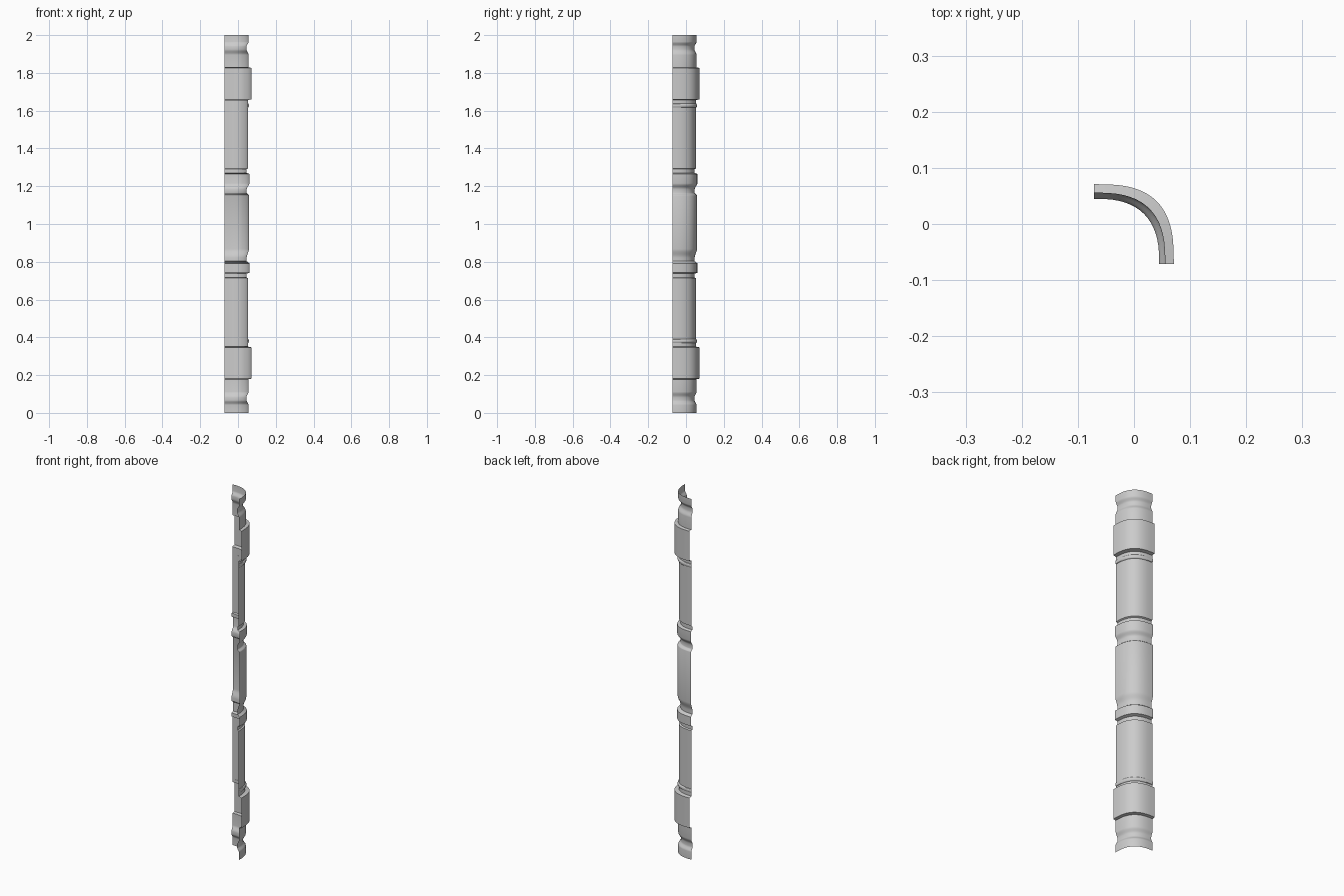
import bpy, bmesh, math

if "Cube" in bpy.data.objects:
    bpy.data.objects.remove(bpy.data.objects["Cube"], do_unlink=True)

HALF = 0.0715      # half of the plan size; the arc is centred on the near corner
SEGMENTS = 16
MIRROR_SUM = 2.007  # lower mouldings mirror the upper ones

stone = bpy.data.materials.new("stone grey")
stone.use_nodes = True
GREY = (0.6, 0.6, 0.6, 1)
stone.diffuse_color = GREY
stone.node_tree.nodes["Principled BSDF"].inputs["Base Color"].default_value = GREY


def plan_arc(reach):
    """Rounded corner outline whose ends lie at the given reach."""
    power = 2.65 + (reach - 0.048) * 10
    radius = reach + HALF
    points = []
    for i in range(SEGMENTS + 1):
        t = math.pi / 2 * i / SEGMENTS
        c, s = max(math.cos(t), 0), math.sin(t)
        if i == SEGMENTS:
            c = 0
        points.append((radius * c ** (2 / power) - HALF,
                       radius * s ** (2 / power) - HALF))
    return points


def sweep(name, profile):
    """Skin the profile (height, reach) around the corner outline."""
    bm = bmesh.new()
    rows = [[bm.verts.new((x, y, z)) for x, y in plan_arc(r)] for z, r in profile]
    for low, high in zip(rows, rows[1:]):
        for i in range(SEGMENTS):
            bm.faces.new((low[i], low[i + 1], high[i + 1], high[i]))
    mesh = bpy.data.meshes.new(name)
    bm.to_mesh(mesh)
    bm.free()
    mesh.materials.append(stone)
    obj = bpy.data.objects.new(name, mesh)
    bpy.context.collection.objects.link(obj)
    bpy.ops.object.select_all(action="DESELECT")
    obj.select_set(True)
    bpy.context.view_layer.objects.active = obj
    bpy.ops.object.shade_smooth_by_angle(angle=math.radians(35))
    return obj


# Flat runs of the upper half: bottom, top, reach
upper = [
    (1.165, 1.185, 0.046),  # cove
    (1.215, 1.265, 0.06),   # lip
    (1.27, 1.29, 0.046),    # groove
    (1.294, 1.656, 0.053),  # long panel
    (1.66, 1.826, 0.071),   # wide band
    (1.829, 1.895, 0.056),  # collar
    (1.925, 1.94, 0.045),   # end cove
    (1.965, 2, 0.056),      # end rim
]
lower = [(MIRROR_SUM - top, MIRROR_SUM - bottom, r) for bottom, top, r in reversed(upper)]
lower[0] = (0, lower[0][1], lower[0][2])
# The lower cove of the belly sits further down, with a longer slope
lower[-1] = (0.803, 0.822, 0.046)
belly = [(0.868, 1.15, 0.058)]

# Join the runs: short gaps become ledges, long gaps become smooth curves
profile = []
for bottom, top, reach in lower + belly + upper:
    if profile:
        z0, r0 = profile[-1]
        gap = bottom - z0
        steps = 6 if gap > 0.012 else 1
        for k in range(1, steps):
            f = k / steps
            ease = f * f * (3 - 2 * f)
            profile.append((z0 + gap * f, r0 + (reach - r0) * ease))
    profile += [(bottom, reach), (top, reach)]
sweep("corner_column", profile)

# Thin rounded beads laid on the outside of the panels
for name, centre in (("upper_bead", 1.627), ("lower_bead", 0.38)):
    bead = []
    for k in range(7):
        a = math.pi * (k / 6 - 0.5)
        bead.append((centre + 0.011 * math.sin(a), 0.0525 + 0.006 * math.cos(a)))
    sweep(name, bead)
